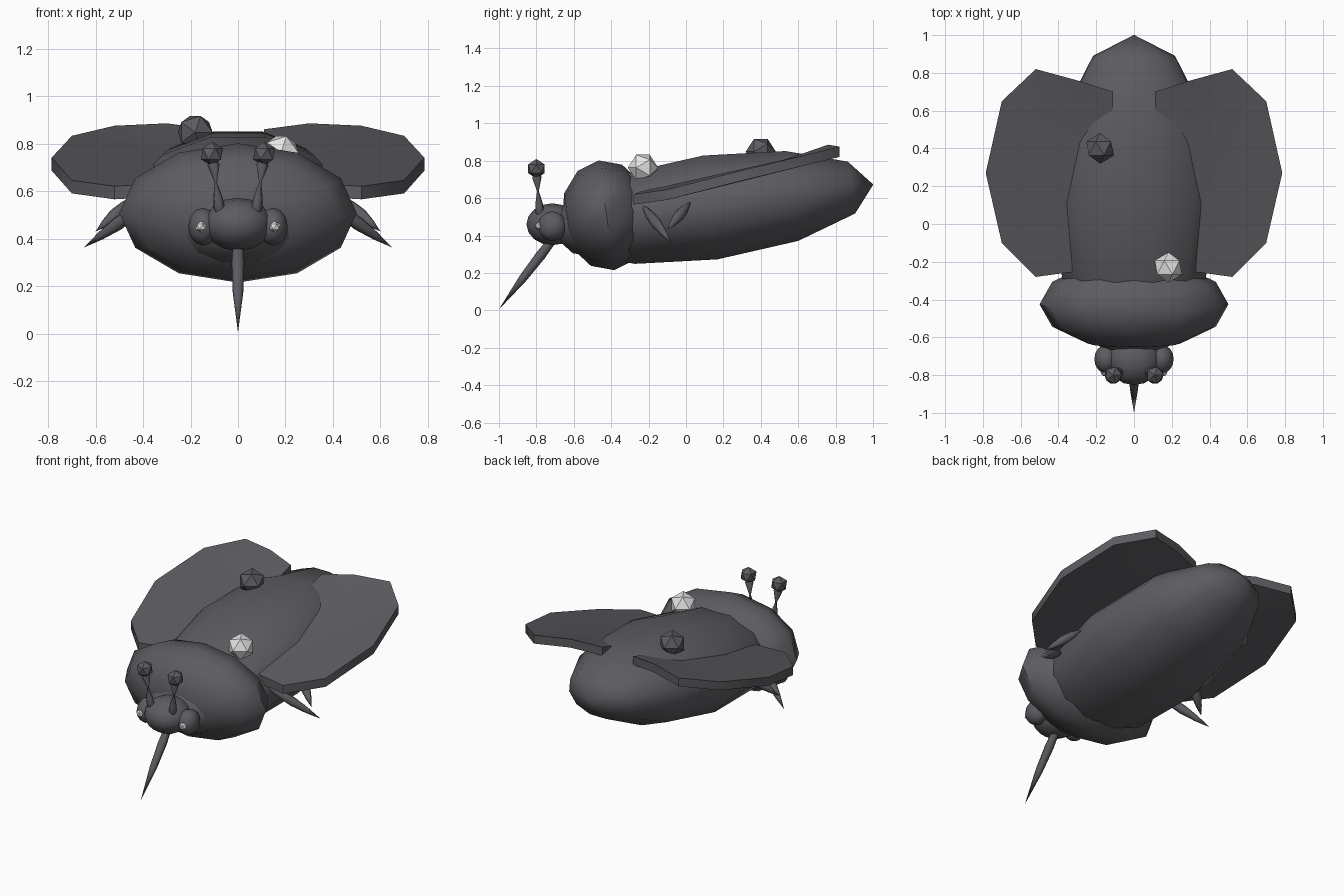
import bpy, bmesh, math
from mathutils import Vector, Matrix

if "Cube" in bpy.data.objects:
    bpy.data.objects.remove(bpy.data.objects["Cube"])


def material(name, rgb):
    m = bpy.data.materials.new(name)
    m.diffuse_color = (*rgb, 1)
    m.use_nodes = True
    m.node_tree.nodes["Principled BSDF"].inputs["Base Color"].default_value = m.diffuse_color
    return m


DARK = material("charcoal", (0.108, 0.107, 0.119))
LIGHT = material("pale_grey", (0.78, 0.78, 0.78))


def finish(name, bm, mat, smooth=True):
    bmesh.ops.recalc_face_normals(bm, faces=bm.faces)
    me = bpy.data.meshes.new(name)
    bm.to_mesh(me)
    bm.free()
    me.materials.append(mat)
    ob = bpy.data.objects.new(name, me)
    bpy.context.collection.objects.link(ob)
    if smooth:
        bpy.ops.object.select_all(action='DESELECT')
        ob.select_set(True)
        bpy.context.view_layer.objects.active = ob
        bpy.ops.object.shade_smooth_by_angle(angle=math.radians(45))
    return ob


def ellipsoid(name, centre, radii, tilt=0, segs=12, rings=6, spin=0):
    """Ball with its poles along y, spun about them, then tilted about x."""
    bm = bmesh.new()
    bmesh.ops.create_uvsphere(bm, u_segments=segs, v_segments=rings, radius=1)
    bm.transform(Matrix.Translation(centre)
                 @ Matrix.Rotation(math.radians(tilt), 4, 'X')
                 @ Matrix.Diagonal((*radii, 1))
                 @ Matrix.Rotation(math.radians(90), 4, 'X')
                 @ Matrix.Rotation(math.radians(spin), 4, 'Z'))
    return finish(name, bm, DARK)


def faceted_ball(name, centre, r, mat, turn=0):
    bm = bmesh.new()
    bmesh.ops.create_icosphere(bm, subdivisions=1, radius=r)
    bm.transform(Matrix.Translation(centre) @ Matrix.Rotation(math.radians(turn), 4, 'X'))
    return finish(name, bm, mat, False)


def spindle(name, start, end, profile, segs=8):
    """Turned rod from start to end; profile holds (fraction, radius)."""
    a, b = Vector(start), Vector(end)
    d = b - a
    rot = d.to_track_quat('Z', 'Y').to_matrix()
    bm = bmesh.new()
    rows = []
    for t, r in profile:
        rows.append([bm.verts.new(a + d * t + rot @ Vector(
            (r * math.cos(2 * math.pi * i / segs), r * math.sin(2 * math.pi * i / segs), 0)))
            for i in range(segs)])
    for lo, hi in zip(rows, rows[1:]):
        for i in range(segs):
            j = (i + 1) % segs
            bm.faces.new((lo[i], lo[j], hi[j], hi[i]))
    bm.faces.new(rows[0])
    bm.faces.new(rows[-1])
    bmesh.ops.remove_doubles(bm, verts=bm.verts, dist=0.0003)
    return finish(name, bm, DARK)


def wing(name, side):
    """Plate rising towards the tail, lifted a little near the root (x, y, lift)."""
    outline = [(.11, .70, .015), (.30, .76, .025), (.52, .82, 0), (.70, .65, 0),
               (.785, .27, .003), (.70, -.10, 0), (.52, -.28, .02), (.30, -.25, .025),
               (.17, 0, .01), (.11, .35, 0)]
    crease = (.33, .50, 0)
    bm = bmesh.new()

    def vert(p, drop):
        x, y, lift = p
        return bm.verts.new((side * x, y, .738 + .25 * (y - .27) + lift - drop))

    rows = [[vert(p, drop) for p in outline] for drop in (0, .055)]
    for row, drop in zip(rows, (0, .055)):
        k = vert(crease, drop)
        bm.faces.new((row[0], row[1], k))
        bm.faces.new((row[1], row[2], k))
        bm.faces.new([row[0], k] + row[2:])
    n = len(outline)
    for i in range(n):
        j = (i + 1) % n
        bm.faces.new((rows[0][i], rows[0][j], rows[1][j], rows[1][i]))
    return finish(name, bm, DARK)


# Body
ellipsoid("abdomen", (0, .13, .55), (.45, .88, .29), 8, spin=15)
ellipsoid("thorax", (0, -.425, .508), (.5, .24, .296), 8)
ellipsoid("head", (0, -.715, .46), (.145, .138, .112), 0, 16, 8)
spindle("proboscis", (0, -.68, .42), (0, -1, .005),
        [(0, .02), (.3, .027), (.6, .022), (1, .0001)])

# Paired parts
for side, tag in ((-1, "left"), (1, "right")):
    wing(tag + "_wing", side)
    ellipsoid(tag + "_eye", (side * .147, -.715, .45), (.063, .076, .08), 0, 12, 8)
    faceted_ball(tag + "_eye_glint", (side * .155, -.783, .45), .025, LIGHT)
    spindle(tag + "_antenna", (side * .075, -.78, .50), (side * .107, -.80, .74),
            [(0, .015), (.12, .024), (.3, .02), (.57, .005), (.88, .026), (1, .01)])
    faceted_ball(tag + "_antenna_tip", (side * .11, -.80, .757), .052, DARK)
    leg = [(0, .004), (.25, .024), (.5, .029), (.75, .018), (1, .0001)]
    spindle(tag + "_front_leg", (side * .36, -.235, .565), (side * .65, -.08, .362), leg)
    spindle(tag + "_rear_leg", (side * .43, .02, .575), (side * .60, -.10, .43), leg)

# Pollen grains on the back
faceted_ball("dark_grain", (-.18, .40, .848), .081, DARK, 90)
faceted_ball("pale_grain", (.182, -.23, .763), .081, LIGHT, 90)
